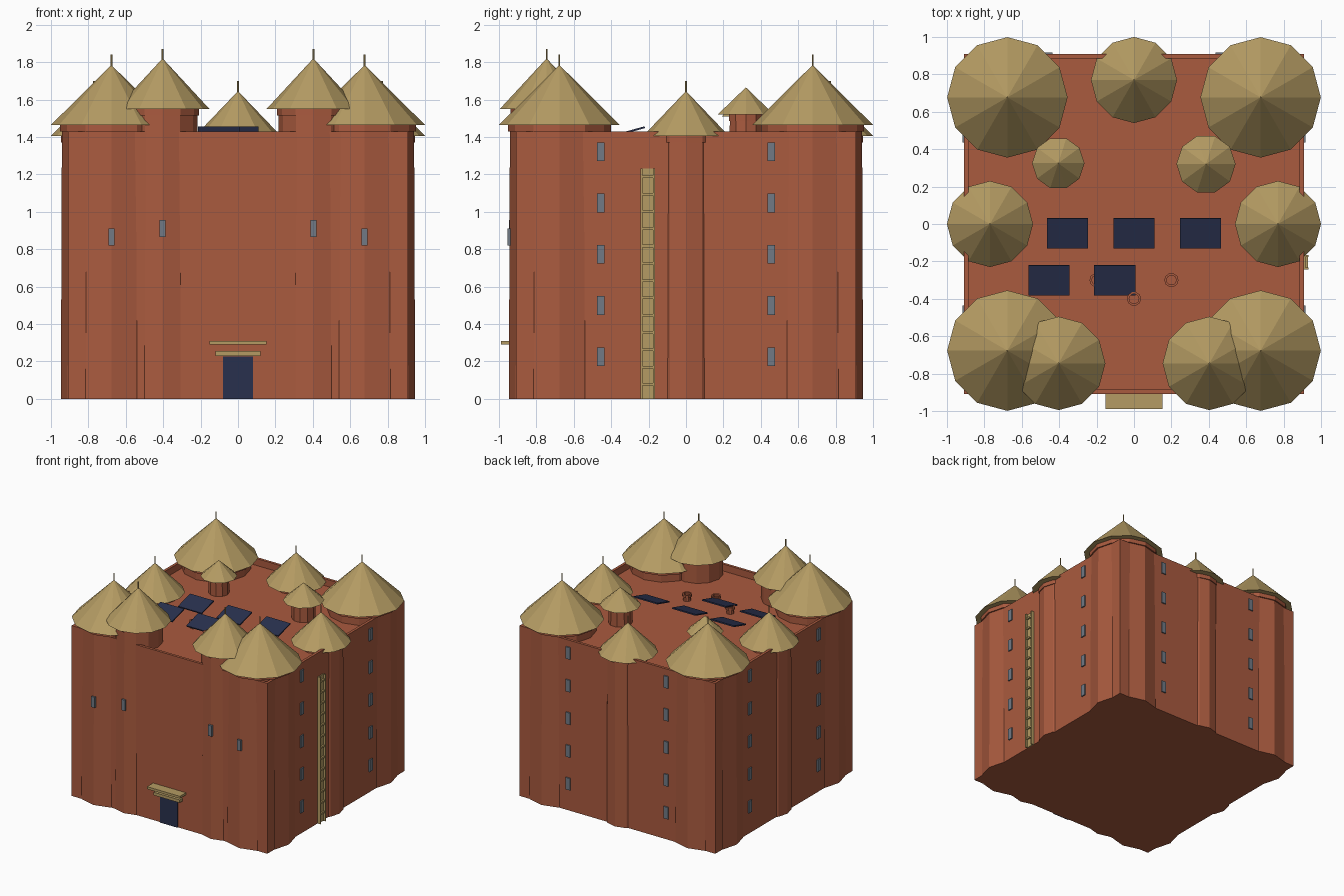
import bpy, bmesh, math
from mathutils import Matrix

if "Cube" in bpy.data.objects:
    bpy.data.objects.remove(bpy.data.objects["Cube"])


def material(name, rgb):
    m = bpy.data.materials.new(name)
    m.diffuse_color = (*rgb, 1)
    m.use_nodes = True
    m.node_tree.nodes["Principled BSDF"].inputs["Base Color"].default_value = m.diffuse_color
    return m


CLAY = material("red clay", (0.40, 0.103, 0.049))
THATCH = material("straw thatch", (0.46, 0.33, 0.125))
NAVY = material("dark navy", (0.022, 0.030, 0.075))
GREY = material("window grey", (0.165, 0.195, 0.235))


def finish(name, bm, mat):
    bmesh.ops.recalc_face_normals(bm, faces=bm.faces)
    me = bpy.data.meshes.new(name)
    bm.to_mesh(me)
    bm.free()
    me.materials.append(mat)
    ob = bpy.data.objects.new(name, me)
    bpy.context.collection.objects.link(ob)
    return ob


def box(name, x, y, z, mat, tilt=0):
    """Box from (min, max) ranges, optionally tilted about x."""
    bm = bmesh.new()
    mid = [(a + b) / 2 for a, b in (x, y, z)]
    size = [b - a for a, b in (x, y, z)]
    bmesh.ops.create_cube(bm, size=1, matrix=Matrix.Translation(mid)
                          @ Matrix.Rotation(tilt, 4, 'X') @ Matrix.Diagonal((*size, 1)))
    return finish(name, bm, mat)


def lathe(name, x, y, profile, mat, sides=12):
    """Closed faceted solid from (radius, height) pairs; radius 0 makes a tip."""
    bm = bmesh.new()
    rings = []
    for r, z in profile:
        n = sides if r else 1
        rings.append([bm.verts.new((x + r * math.cos(2 * math.pi * i / sides),
                                    y + r * math.sin(2 * math.pi * i / sides), z)) for i in range(n)])
    for a, b in zip(rings, rings[1:]):
        for i in range(sides):
            j = (i + 1) % sides
            if len(b) == 1:
                bm.faces.new((a[i], a[j], b[0]))
            else:
                bm.faces.new((a[i], a[j], b[j], b[i]))
    bm.faces.new(rings[0])
    if len(rings[-1]) > 1:
        bm.faces.new(rings[-1])
    return finish(name, bm, mat)


def tower(name, x, y, r, eave, roof_r, apex, mast, bottom=0.0, sides=12):
    """Tapered drum with a collar, conical thatch and a mast."""
    lathe(name + "_drum", x, y, [(r, bottom), (r * 0.98, eave - 0.035), (r * 1.02, eave - 0.035),
                                 (r * 1.02, eave)], CLAY, sides)
    lathe(name + "_thatch", x, y, [(roof_r, eave), (0, apex)], THATCH, sides)
    if mast:
        lathe(name + "_mast", x, y, [(0.005, apex - 0.03), (0.005, mast)], THATCH, 6)


# Main block with a recessed roof behind a parapet
W, ROOF, TOP, RIM = 0.908, 1.37, 1.428, 0.032
bm = bmesh.new()
bmesh.ops.create_cube(bm, size=1, matrix=Matrix.Translation((0, 0, TOP / 2))
                      @ Matrix.Diagonal((2 * W, 2 * W, TOP, 1)))
lid = [f for f in bm.faces if f.normal.z > 0.9]
bmesh.ops.inset_region(bm, faces=lid, thickness=RIM)
inner = bmesh.ops.extrude_face_region(bm, geom=lid)["geom"]
bmesh.ops.delete(bm, geom=lid, context='FACES')
bmesh.ops.translate(bm, verts=[v for v in inner if isinstance(v, bmesh.types.BMVert)],
                    vec=(0, 0, ROOF - TOP))
finish("main_walls", bm, CLAY)

# Towers embedded in the corners, the walls and beside the entrance
for side, s in (("left", -1), ("right", 1)):
    tower("back_corner_tower_" + side, s * 0.677, 0.677, 0.27, 1.465, 0.322, 1.785, 1.84)
    tower("front_corner_tower_" + side, s * 0.677, -0.677, 0.27, 1.465, 0.322, 1.785, 1.84)
    tower("entrance_tower_" + side, s * 0.403, -0.745, 0.19, 1.55, 0.25, 1.82, 1.87)
    tower("side_tower_" + side, s * 0.77, 0, 0.173, 1.405, 0.23, 1.645, 1.70)
tower("back_tower", 0, 0.77, 0.173, 1.405, 0.23, 1.645, 1.70)

# Small rooftop turrets
tower("roof_turret_left", -0.405, 0.325, 0.08, 1.51, 0.14, 1.64, 0, ROOF - 0.01, 10)
tower("roof_turret_right", 0.385, 0.32, 0.092, 1.52, 0.158, 1.665, 0, ROOF - 0.01, 10)

# Hollow chimney pots
for i, (x, y) in enumerate([(-0.2, -0.3), (0.2, -0.3), (0, -0.4)]):
    lathe(f"chimney_pot_{i}", x, y, [(0.03, ROOF - 0.005), (0.028, 1.405), (0.038, 1.405), (0.038, 1.425),
                                     (0.026, 1.425), (0.026, 1.40)], CLAY, 10)

# Tilted roof panels
for i, (x, y) in enumerate([(-0.355, -0.05), (0, -0.05), (0.355, -0.05), (-0.455, -0.3), (-0.103, -0.3)]):
    box(f"roof_panel_{i}", (x - 0.11, x + 0.11), (y - 0.083, y + 0.083), (1.425, 1.435), NAVY, 0.27)

# Window columns on the side and back walls
for row in range(5):
    z = (0.175 + 0.274 * row, 0.275 + 0.274 * row)
    for s in (-1, 1):
        c = 0.455 * s
        span = (c - 0.02, c + 0.02)
        box(f"back_window_{row}_{s}", span, (W - 0.01, W + 0.01), z, GREY)
        for t in (-1, 1):
            xs = sorted((t * (W - 0.01), t * (W + 0.01)))
            box(f"side_window_{row}_{s}_{t}", xs, span, z, GREY)

# Front tower windows
for s in (-1, 1):
    for name, x, y, z in (("entrance", 0.403, -0.935, 0.865), ("corner", 0.677, -0.943, 0.82)):
        box(f"{name}_tower_window_{s}", (s * x - 0.016, s * x + 0.016), (y - 0.012, y + 0.02),
            (z, z + 0.09), GREY)

# Entrance
box("door", (-0.08, 0.08), (-W - 0.008, -W + 0.01), (0, 0.225), NAVY)
box("door_lintel", (-0.12, 0.12), (-0.945, -W + 0.01), (0.23, 0.255), THATCH)
box("door_canopy", (-0.152, 0.152), (-0.988, -W + 0.01), (0.29, 0.31), THATCH)

# Ladder on the right wall
box("ladder_back", (W - 0.01, W + 0.008), (-0.243, -0.167), (0, 1.23), THATCH)
for i, y in enumerate((-0.243, -0.177)):
    box(f"ladder_rail_{i}", (W, W + 0.026), (y, y + 0.01), (0, 1.23), THATCH)
for i in range(13):
    z = 0.07 + i * 0.0925
    box(f"ladder_rung_{i}", (W, W + 0.022), (-0.24, -0.17), (z, z + 0.014), THATCH)
